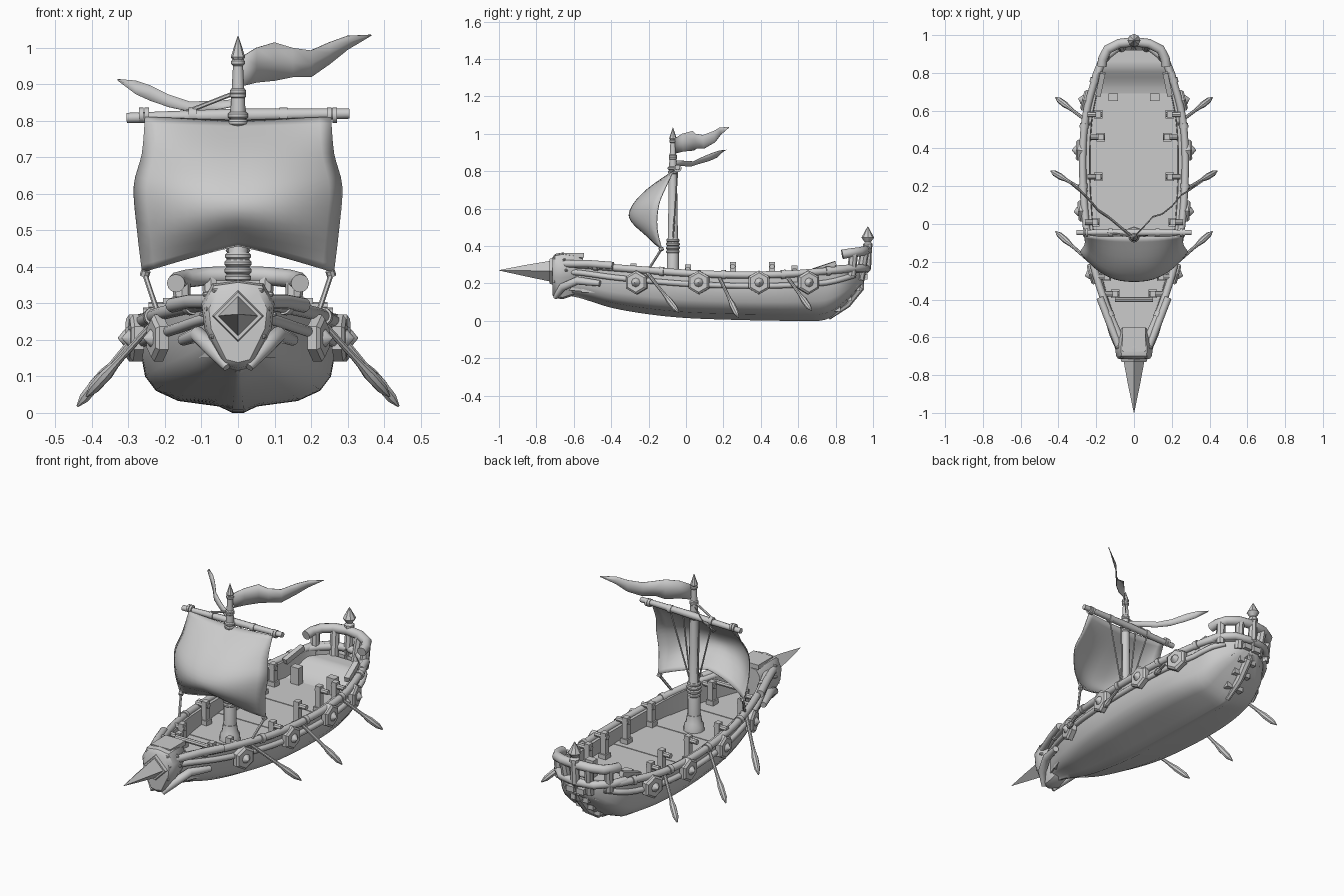
import bpy, bmesh, math
from mathutils import Vector as V

if "Cube" in bpy.data.objects:
    bpy.data.objects.remove(bpy.data.objects["Cube"])

# ---------- helpers ----------
def loft(name, rings, closed=True, caps=True, mirror=False, thick=0):
    bm = bmesh.new()
    rows = [[bm.verts.new(p) for p in r] for r in rings]
    n = len(rows[0])
    for a, b in zip(rows, rows[1:]):
        for i in range(n if closed else n - 1):
            j = (i + 1) % n
            bm.faces.new((a[i], a[j], b[j], b[i]))
    if closed and caps:
        bm.faces.new(rows[0])
        bm.faces.new(rows[-1])
    bmesh.ops.recalc_face_normals(bm, faces=bm.faces)
    me = bpy.data.meshes.new(name)
    bm.to_mesh(me)
    bm.free()
    ob = bpy.data.objects.new(name, me)
    bpy.context.collection.objects.link(ob)
    if thick:
        m = ob.modifiers.new("thickness", 'SOLIDIFY')
        m.thickness, m.offset = thick, 0
    if mirror:
        ob.modifiers.new("mirror", 'MIRROR')
    return ob

def tube(name, pts, radii, n=12, phase=math.pi / 2, mirror=False):
    pts = [V(p) for p in pts]
    if not isinstance(radii, (list, tuple)):
        radii = [radii] * len(pts)
    rings = []
    for i, p in enumerate(pts):
        t = (pts[min(i + 1, len(pts) - 1)] - pts[max(i - 1, 0)]).normalized()
        s = t.cross(V((0, 1, 0)) if abs(t.z) > .95 else V((0, 0, 1))).normalized()
        u = s.cross(t)
        rings.append([p + radii[i] * (s * math.cos(phase + k * math.tau / n) +
                                      u * math.sin(phase + k * math.tau / n)) for k in range(n)])
    return loft(name, rings, mirror=mirror)

def box(name, c, s, mirror=False):
    x, y, z = (k / 2 for k in s)
    return loft(name, [[V(c) + V((a * x, e * y, b * z)) for a, b in ((-1, -1), (1, -1), (1, 1), (-1, 1))]
                       for e in (-1, 1)], mirror=mirror)

# hull stations: y, half width, keel height, rail height
ST = [(-.68, .03, .14, .30), (-.58, .08, .125, .30), (-.4, .155, .07, .285), (-.2, .215, .035, .27),
      (0, .25, .015, .255), (.3, .268, .004, .245), (.55, .255, 0, .25), (.74, .21, .004, .265),
      (.86, .165, .09, .275), (.95, .06, .2, .28)]

def station(y):
    i = max(k for k in range(len(ST) - 1) if y >= ST[k][0] or k == 0)
    a, b = ST[i], ST[i + 1]
    p, q = ST[max(i - 1, 0)], ST[min(i + 2, len(ST) - 1)]
    h = b[0] - a[0]
    t = (y - a[0]) / h
    out = []
    for k in (1, 2, 3):
        m0 = (b[k] - p[k]) / (b[0] - p[0]) * h
        m1 = (q[k] - a[k]) / (q[0] - a[0]) * h
        out.append((2*t**3 - 3*t**2 + 1)*a[k] + (t**3 - 2*t**2 + t)*m0
                   + (3*t**2 - 2*t**3)*b[k] + (t**3 - t**2)*m1)
    return out[0], max(out[1], 0), out[2]

def span(a, b, n):
    return [a + (b - a) * i / n for i in range(n + 1)]

# ---------- hull shell with inner floor ----------
rings = []
for y in span(-.68, .95, 48):
    w, zb, zt = station(y)
    h = zt - zb
    half = [(fx * w, zb + fz * h) for fx, fz in
            ((.06, 0), (.2, .07), (.62, .13), (.84, .24), (.95, .4), (1, .7), (.99, 1))]
    half += [(.88 * w, zt), (.86 * w, min(zt - .02, max(.16, zb + .03)))]
    rings.append([(x, y, z) for x, z in half] + [(-x, y, z) for x, z in reversed(half)])
loft("hull", rings)

# deck planks
edges = [-.56, -.42, -.28, -.14, 0, .15, .3, .43, .57, .7]
for i, (a, b) in enumerate(zip(edges, edges[1:])):
    z = .172 + .003 * (i % 2)
    loft("deck_plank", [[(-x, y, .15), (x, y, .15), (x, y, z), (-x, y, z)]
                        for y in (a, b) for x in [station(y)[0] * .88]])
# stern deck sweeping up from the main deck
loft("stern_deck", [[(-x, y, .14 + .06 * (y > .8)), (x, y, .14 + .06 * (y > .8)), (x, y, z), (-x, y, z)]
                    for y in span(.69, .92, 8) for x in [station(y)[0] * .9]
                    for z in [.172 + .07 * min(1, (y - .69) / .13)**1.6]])

# ---------- side rails ----------
def rail_pt(y, frac=1, out=0.0):
    w, zb, zt = station(y)
    return V((w + out, y, zb + (zt - zb) * frac))

tube("upper_rail", [rail_pt(y, 1, .004) for y in span(-.64, .95, 30)], .019, mirror=True)
tube("lower_rail", [rail_pt(y, .76, .006) for y in span(-.62, .9, 30)], .015, mirror=True)
tube("bow_log", [(.075, -.66, .305), (.13, -.52, .305), (.18, -.39, .295)], .02, mirror=True)
tube("bow_cheek", [(.15, -.46, .2), (.11, -.58, .215), (.075, -.66, .18), (.03, -.70, .125)],
     [.016, .022, .022, .012], mirror=True)
for y in (-.48, -.13, .2, .52, .76):
    tube("rail_binding", [rail_pt(y - .012, 1, .005), rail_pt(y + .012, 1, .005)], .024, mirror=True)

# shields with spiked bosses
for y in (-.26, .07, .39, .65):
    w = station(y)[0]
    d = V((1, (station(y - .05)[0] - station(y + .05)[0]) / .1, 0)).normalized()
    p = V((w + .006, y, .205))
    tube("shield", [p, p + d * .025, p + d * .034], [.064, .064, .052], 6, mirror=True)
    tube("shield_boss", [p + d * .03, p + d * .038, p + d * .056], [.026, .023, .001], 8, mirror=True)

# oars
for a, b in (((.22, -.21, .26), (.415, -.04, .045)), ((.25, .17, .25), (.44, .28, .018)),
             ((.23, .53, .25), (.415, .67, .055))):
    a, b = V(a), V(b)
    tube("oar", [a.lerp(b, t) for t in (0, .5, .6, .72, .9, 1)],
         [.009, .009, .011, .017, .015, .003], 8, mirror=True)

# rail posts with cross pegs
for y, x, top in ((-.37, .1, .30), (-.28, .145, .305), (.01, .205, .30), (.25, .19, .315),
                  (.46, .175, .315), (.58, .19, .295)):
    box("deck_post", (x, y, (top + .16) / 2), (.03, .032, top - .16), True)
    tube("post_peg", [(x - .02, y, top - .025), (x + .055, y, top - .025)], .014, 8, mirror=True)
    box("post_foot", (x, y, .185), (.045, .045, .03), True)
box("stern_bench_post", (.11, .67, .215), (.05, .04, .1), True)
tube("stern_brace", [(.19, .68, .265), (.165, .8, .305)], .02, 4, math.pi / 4, True)
tube("bow_crossbar", [(-.1, -.4, .285), (.1, -.4, .285)], .013, 8)

# ---------- bow head and ram ----------
out = [(0, .365), (.07, .355), (.1, .3), (.092, .23), (.04, .125), (0, .115)]
full = out + [(-x, z) for x, z in out[-2:0:-1]]
loft("bow_head", [[(x * s, y, c + (z - c) * s) for x, z in full]
                  for y, s, c in ((-.715, .8, .23), (-.70, .94, .24), (-.66, 1, .25), (-.60, .88, .29), (-.55, .66, .28))])
tube("ram_collar", [(0, -.73, .265), (0, -.70, .265)], [.066, .075], 4)
tube("ram", [(0, -.71, .265), (0, -.85, .268), (0, -1, .27)], [.058, .032, .001], 4)
box("bow_head_crest", (0, -.61, .35), (.12, .13, .025))
for x, y, z in ((.062, -.7, .335), (.082, -.7, .285), (.07, -.7, .21), (.09, -.65, .325), (.098, -.64, .27)):
    tube("rivet", [(x - .01, y, z), (x + .006, y - .008, z)], [.009, .005], 8, mirror=True)

# ---------- stern ----------
horse = [(.17, .835, .355), (.165, .875, .362), (.14, .925, .368), (.08, .955, .375), (0, .965, .378)]
tube("stern_rail", horse + [(-x, y, z) for x, y, z in horse[-2::-1]], .025)
tube("stern_post", [(.15, .885, .24), (.155, .895, .36)], .024, 8, mirror=True)
tube("stern_inner_post", [(.065, .93, .22), (.075, .955, .37)], .024, 8, mirror=True)
horse2 = [(.19, .8, .275), (.165, .88, .28), (.1, .945, .28), (0, .965, .28)]
tube("stern_lower_rail", horse2 + [(-x, y, z) for x, y, z in horse2[-2::-1]], .021)
tube("sternpost", [(0, .76, .018), (0, .86, .09), (0, .93, .18), (0, .965, .28), (0, .975, .41)],
     [.015, .022, .025, .025, .02], 8)
tube("finial", [(0, .972, .395), (0, .972, .41), (0, .972, .42), (0, .972, .445), (0, .972, .505)],
     [.026, .026, .016, .034, .001], 8)
for y, z in ((.81, .065), (.87, .12), (.915, .175), (.955, .235)):
    box("stern_cleat", (.03, y, z), (.045, .032, .03), True)

# ---------- mast and yard ----------
M = -.07
tube("mast", [(0, M, z) for z in (.16, .43, .44, .82, .965)], [.034, .031, .027, .021, .013])
tube("mast_base", [(0, M, z) for z in (.165, .2, .22, .26)], [.055, .053, .042, .036], 10)
for z, r in ((.37, .036), (.39, .037), (.41, .037), (.43, .035), (.795, .027), (.815, .028), (.87, .022), (.88, .022), (.96, .019)):
    tube("mast_rope_band", [(0, M, z - .009), (0, M, z - .004), (0, M, z + .004), (0, M, z + .009)],
         [r - .005, r, r, r - .005])
tube("mast_tip", [(0, M, .962), (0, M, .975), (0, M, 1.033)], [.012, .02, .001], 8)
Y = -.045
tube("yard", [(-.305, Y, .808), (0, Y, .815), (.305, Y, .82)], [.014, .019, .014], 10)
for x in (.265, .25, .13, .12):
    tube("yard_binding", [(x - .006, Y, .815), (x + .006, Y, .815)], .021, 10, mirror=True)

# ---------- sail ----------
rows = [(-.062, -.067, .255, .81, .80), (-.11, -.21, .262, .71, .70), (-.145, -.295, .284, .62, .60),
        (-.155, -.29, .275, .5, .53), (-.13, -.19, .262, .385, .458)]
rings = []
for k in range(17):
    f = k / 4
    i = min(int(f), 3)
    p, a, b, q = rows[max(i - 1, 0)], rows[i], rows[i + 1], rows[min(i + 2, 4)]
    t = f - i
    ye, ym, hw, ze, zm = [.5 * (2*a[c] + (b[c] - p[c])*t + (2*p[c] - 5*a[c] + 4*b[c] - q[c])*t*t
                                + (3*a[c] - p[c] - 3*b[c] + q[c])*t**3) for c in range(5)]
    rings.append([(u * hw, ye + (ym - ye) * (1 - abs(u)**2.4), ze + (zm - ze) * (1 - abs(u)**1.15))
                  for u in span(-1, 1, 16)])
loft("sail", rings, closed=False, thick=.005)

# rigging
tube("sheet_rope", [(.257, -.13, .385), (.22, -.2, .275)], .007, 6, mirror=True)
tube("sheet_ring", [(.257, -.13, .375), (.252, -.135, .39)], .013, 8, mirror=True)
tube("yard_lift", [(0, M, .88), (-.14, Y, .825)], .006, 6)
for x in (.05, .13):
    tube("brail_rope", [(x, Y, .81), (.022, M, .43)], .004, 6, mirror=True)

# ---------- pennants: x, y, top, bottom ----------
def pennant(name, data, lean):
    loft(name, [[(x, y, a), (x, y + lean / 2, (a + b) / 2), (x, y + lean, b)] for x, y, a, b in data],
         closed=False, thick=.003)

pennant("upper_pennant", [(.01, -.06, .975, .895), (.05, -.02, 1.0, .905), (.1, .035, 1.015, .91), (.15, .05, 1.0, .92),
                          (.2, .09, .993, .92), (.25, .15, 1.015, .955), (.3, .18, 1.033, .995), (.365, .225, 1.036, 1.034)], .006)
pennant("lower_pennant", [(-.01, -.06, .858, .84), (-.07, -.01, .855, .828), (-.13, .04, .852, .825), (-.19, .08, .872, .838),
                          (-.24, .14, .897, .855), (-.28, .18, .91, .873), (-.33, .22, .914, .911)], -.015)

# smooth shading with crisp edges
bpy.ops.object.select_all(action='SELECT')
bpy.context.view_layer.objects.active = bpy.data.objects["hull"]
bpy.ops.object.shade_smooth_by_angle(angle=math.radians(38))
